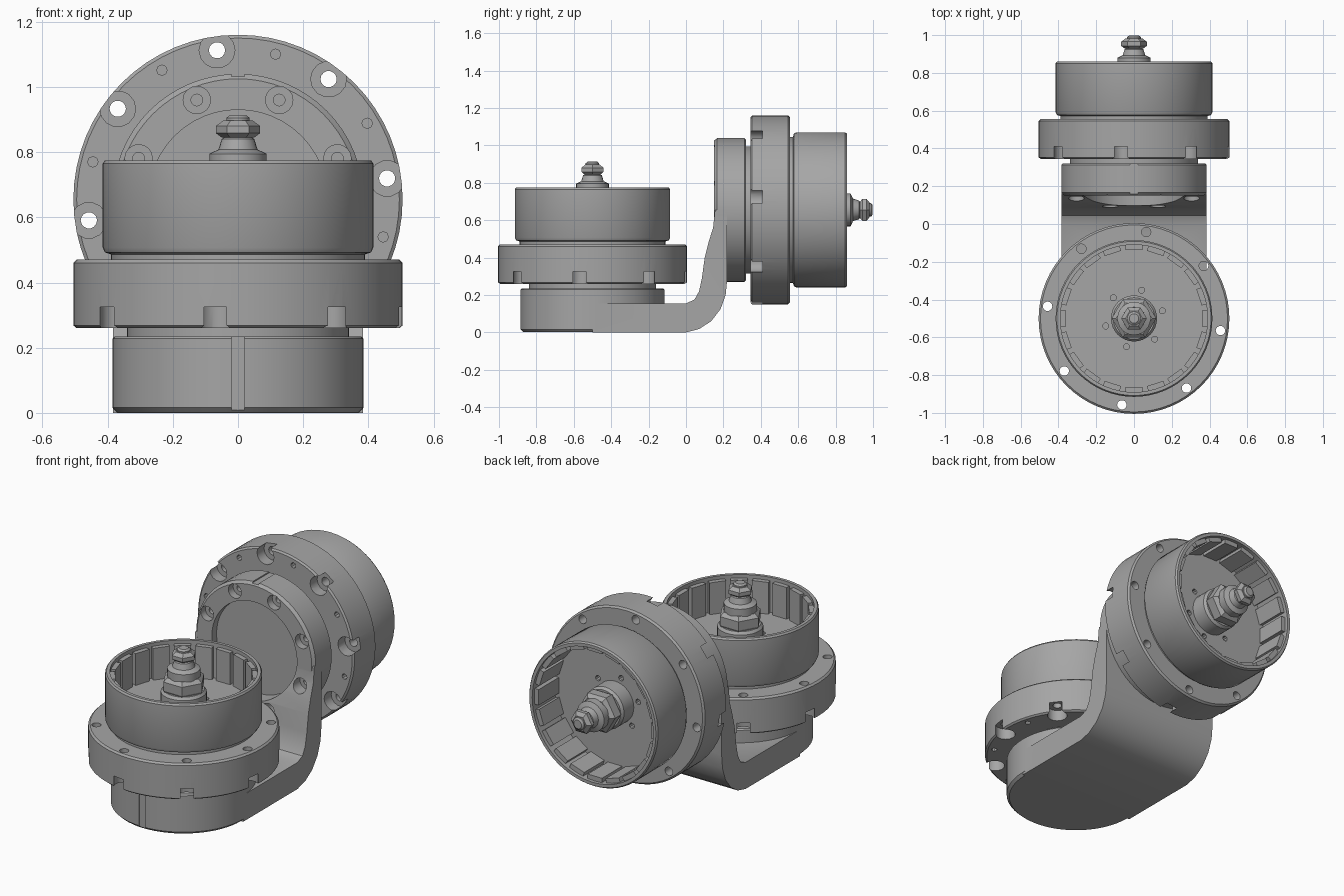
import bpy, bmesh
from math import cos, sin, pi, radians
from mathutils import Matrix, Vector

cube = bpy.data.objects.get("Cube")
if cube:
    bpy.data.objects.remove(cube, do_unlink=True)

GREY = (0.38, 0.38, 0.38, 1)
metal = bpy.data.materials.new("grey metal")
metal.use_nodes = True
metal.diffuse_color = GREY
metal.node_tree.nodes["Principled BSDF"].inputs["Base Color"].default_value = GREY

# Motor frames: one stands upright, the other points to the back
LOWER = Matrix.Translation((0, -0.5, 0))
UPPER = Matrix.Translation((0, 0.085, 0.655)) @ Matrix.Rotation(-pi / 2, 4, 'X')


def lathe(bm, profile, sides=48, at=(0, 0)):
    """Spin (radius, height) points into a closed solid around z."""
    rings = []
    for r, h in profile:
        if r == 0:
            rings.append([bm.verts.new((at[0], at[1], h))])
        else:
            rings.append([bm.verts.new((at[0] + r * cos(2 * pi * i / sides),
                                        at[1] + r * sin(2 * pi * i / sides), h))
                          for i in range(sides)])
    for a, b in zip(rings, rings[1:]):
        for i in range(sides):
            j = (i + 1) % sides
            corners = [a[i % len(a)], a[j % len(a)], b[j % len(b)], b[i % len(b)]]
            bm.faces.new(list(dict.fromkeys(corners)))


def box(bm, center, size, turn=0):
    m = (Matrix.Rotation(turn, 4, 'Z') @ Matrix.Translation(center)
         @ Matrix.Diagonal((*size, 1)))
    bmesh.ops.create_cube(bm, size=1, matrix=m)


def polar(radius, angle):
    return radius * cos(angle), radius * sin(angle)


def finish(name, bm, frame=Matrix()):
    bmesh.ops.recalc_face_normals(bm, faces=bm.faces)
    mesh = bpy.data.meshes.new(name)
    bm.to_mesh(mesh)
    bm.free()
    mesh.transform(frame)
    mesh.materials.append(metal)
    obj = bpy.data.objects.new(name, mesh)
    bpy.context.collection.objects.link(obj)
    return obj


def boolean(target, tool, operation):
    mod = target.modifiers.new("cut", 'BOOLEAN')
    mod.object, mod.operation, mod.solver = tool, operation, 'EXACT'
    bpy.context.view_layer.update()
    graph = bpy.context.evaluated_depsgraph_get()
    mesh = bpy.data.meshes.new_from_object(target.evaluated_get(graph))
    target.modifiers.clear()
    target.data = mesh
    bpy.data.objects.remove(tool, do_unlink=True)


def smooth(obj, degrees=30):
    bpy.ops.object.select_all(action='DESELECT')
    obj.select_set(True)
    bpy.context.view_layer.objects.active = obj
    bpy.ops.object.shade_smooth_by_angle(angle=radians(degrees))


# Bent bracket: side profile (y, z) extruded across x
side = [(-0.5, 0), (0, 0), (0.07, 0.018), (0.135, 0.06), (0.185, 0.125),
        (0.212, 0.2), (0.22, 0.28), (0.22, 0.655), (0.155, 0.655), (0.145, 0.56),
        (0.12, 0.48), (0.1, 0.4), (0.085, 0.29), (0.07, 0.22), (0.045, 0.175),
        (0, 0.155), (-0.5, 0.155)]
bm = bmesh.new()
face = bm.faces.new([bm.verts.new((-0.384, y, z)) for y, z in side])
new = bmesh.ops.extrude_face_region(bm, geom=[face])["geom"]
bmesh.ops.translate(bm, vec=(0.768, 0, 0),
                    verts=[v for v in new if isinstance(v, bmesh.types.BMVert)])
bracket = finish("bracket", bm)

# Round motor mounts at both ends of the bracket
for name, frame, start in (("lower_mount", LOWER, 0.001), ("upper_mount", UPPER, 0.066)):
    bm = bmesh.new()
    lathe(bm, [(0, start), (0.37, start), (0.385, start + 0.015),
               (0.385, 0.228), (0.378, 0.235), (0, 0.235)], 64)
    boolean(bracket, finish(name, bm, frame), 'UNION')

# Recess and stepped screw holes in the upright mount
bm = bmesh.new()
lathe(bm, [(0, -0.12), (0.275, -0.12), (0.275, 0.11), (0, 0.11)])
for i in range(8):
    lathe(bm, [(0, -0.12), (0.042, -0.12), (0.042, 0.11), (0.018, 0.11),
               (0.018, 0.18), (0, 0.18)], 16, polar(0.33, (i + 0.5) * pi / 4))
boolean(bracket, finish("mount_cutter", bm, UPPER), 'DIFFERENCE')

# Cable grooves on the outer rim of each mount
for frame, y in ((LOWER, -0.385), (UPPER, -0.385)):
    bm = bmesh.new()
    box(bm, (0, y, 0.13), (0.04, 0.016, 0.4))
    boolean(bracket, finish("groove_cutter", bm, frame), 'DIFFERENCE')
smooth(bracket)


def motor(prefix, frame):
    # Flange with neck, drilled by eight counterbored holes open at the rim
    bm = bmesh.new()
    lathe(bm, [(0, 0.225), (0.34, 0.225), (0.34, 0.26), (0.495, 0.26), (0.505, 0.268),
               (0.505, 0.46), (0.495, 0.47), (0.39, 0.47), (0.39, 0.495), (0, 0.495)], 64)
    flange = finish(prefix + "_flange", bm, frame)
    bm = bmesh.new()
    for i in range(8):
        a = radians(-8 + 45 * i)
        lathe(bm, [(0, 0.24), (0.055, 0.24), (0.055, 0.325), (0.025, 0.325),
                   (0.025, 0.51), (0, 0.51)], 14, polar(0.462, a))
        lathe(bm, [(0, 0.24), (0.016, 0.24), (0.016, 0.33), (0, 0.33)], 8,
              polar(0.46, a + pi / 8))
    boolean(flange, finish("flange_cutter", bm, frame), 'DIFFERENCE')
    smooth(flange)

    # Open rotor cup with small holes in its floor
    bm = bmesh.new()
    lathe(bm, [(0, 0.485), (0.385, 0.485), (0.408, 0.492), (0.415, 0.507), (0.415, 0.765),
               (0.408, 0.775), (0.39, 0.775), (0.39, 0.57), (0, 0.57)], 64)
    cup = finish(prefix + "_rotor_cup", bm, frame)
    bm = bmesh.new()
    for i in range(6):
        lathe(bm, [(0, 0.53), (0.016, 0.53), (0.016, 0.6), (0, 0.6)], 10,
              polar(0.155, (i + 0.25) * pi / 3))
    boolean(cup, finish("cup_cutter", bm, frame), 'DIFFERENCE')
    smooth(cup)

    # Magnets lining the cup wall
    bm = bmesh.new()
    for i in range(20):
        box(bm, (0.377, 0, 0.66), (0.03, 0.092, 0.19), i * pi / 10)
    finish(prefix + "_magnets", bm, frame)

    # Hub, shaft and stacked nuts
    bm = bmesh.new()
    lathe(bm, [(0, 0.56), (0.122, 0.56), (0.122, 0.66), (0.11, 0.675), (0, 0.675)], 32)
    lathe(bm, [(0, 0.74), (0.088, 0.74), (0.088, 0.795), (0.06, 0.808),
               (0.05, 0.84), (0.036, 0.85), (0.036, 0.905), (0.025, 0.913), (0, 0.913)], 24)
    smooth(finish(prefix + "_hub_and_shaft", bm, frame))
    bm = bmesh.new()
    lathe(bm, [(0, 0.67), (0.11, 0.67), (0.118, 0.685), (0.118, 0.735),
               (0.095, 0.755), (0, 0.755)], 6)
    lathe(bm, [(0, 0.845), (0.05, 0.845), (0.068, 0.858), (0.068, 0.88),
               (0.045, 0.897), (0, 0.897)], 6)
    finish(prefix + "_nuts", bm, frame)


motor("lower", LOWER)
motor("upper", UPPER)
